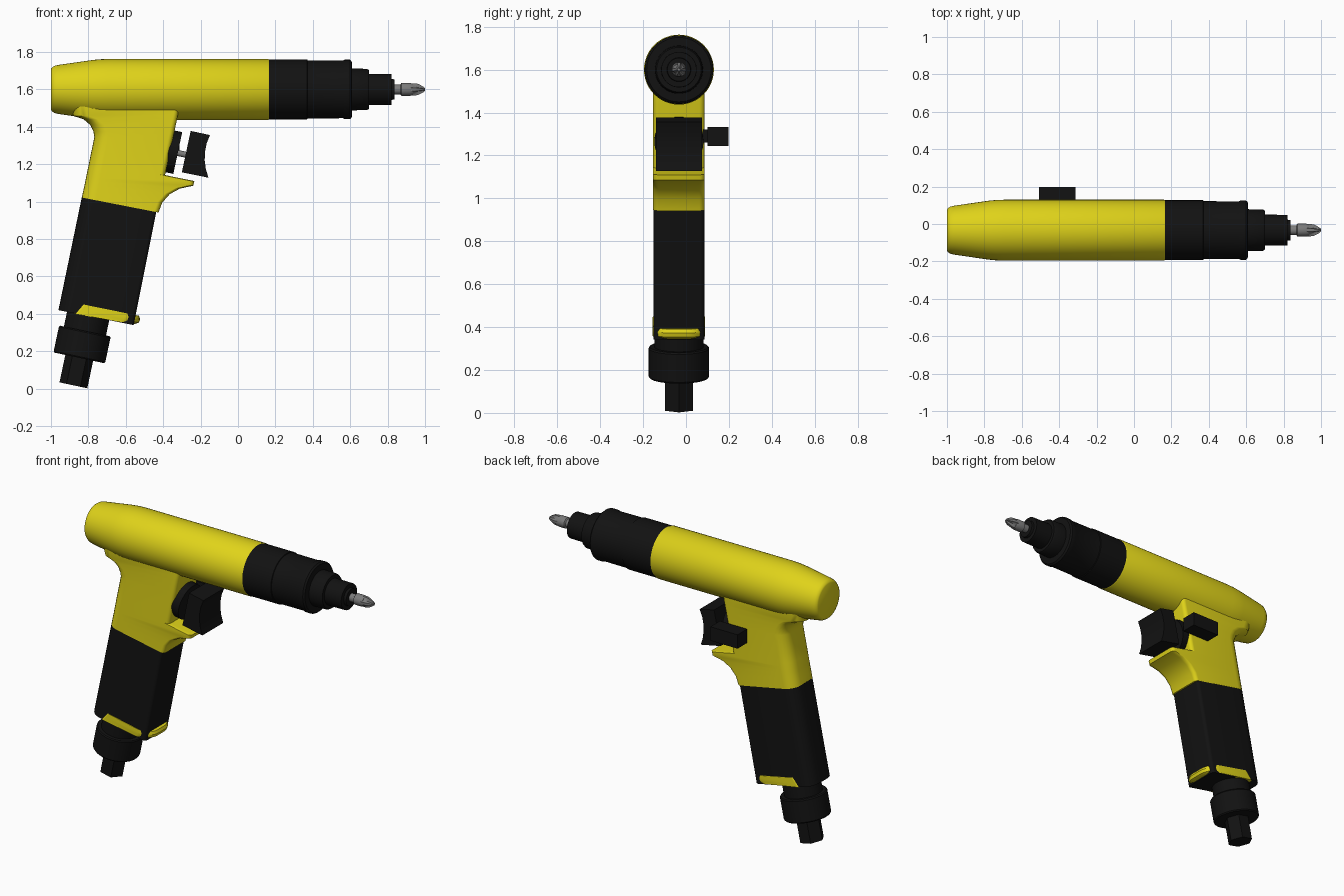
import bpy, bmesh
from math import sin, cos, pi, radians
from mathutils import Vector

if "Cube" in bpy.data.objects:
    bpy.data.objects.remove(bpy.data.objects["Cube"])

YC = -0.033          # centre plane of the tool
TILT = radians(12)   # lean of the handle


def material(name, rgb):
    m = bpy.data.materials.new(name)
    m.diffuse_color = (*rgb, 1)
    m.use_nodes = True
    m.node_tree.nodes["Principled BSDF"].inputs["Base Color"].default_value = m.diffuse_color
    return m


YELLOW = material("yellow_paint", (0.74, 0.65, 0.01))
BLACK = material("black_rubber", (0.006, 0.006, 0.006))
STEEL = material("steel", (0.2, 0.2, 0.2))


def skin(name, rings, mat, angle=30):
    """Bridge equal-length rings of points and cap both ends."""
    bm = bmesh.new()
    loops = [[bm.verts.new(p) for p in ring] for ring in rings]
    n = len(loops[0])
    for a, b in zip(loops, loops[1:]):
        for i in range(n):
            j = (i + 1) % n
            bm.faces.new((a[i], a[j], b[j], b[i]))
    bm.faces.new(loops[0][::-1])
    bm.faces.new(loops[-1])
    bmesh.ops.recalc_face_normals(bm, faces=bm.faces)
    me = bpy.data.meshes.new(name)
    bm.to_mesh(me)
    bm.free()
    ob = bpy.data.objects.new(name, me)
    bpy.context.collection.objects.link(ob)
    me.materials.append(mat)
    bpy.ops.object.select_all(action='DESELECT')
    ob.select_set(True)
    bpy.context.view_layer.objects.active = ob
    bpy.ops.object.shade_smooth_by_angle(angle=radians(angle))
    return ob


def lathe(name, profile, mat, origin=(0, 1.6), axis=(1, 0), segs=48):
    """Revolve (distance, radius) pairs about an axis in the xz plane."""
    o = Vector((origin[0], YC, origin[1]))
    d = Vector((axis[0], 0, axis[1])).normalized()
    e = Vector((d.z, 0, -d.x))
    y = Vector((0, 1, 0))
    rings = [[o + d * a + (e * cos(2 * pi * i / segs) + y * sin(2 * pi * i / segs)) * r
              for i in range(segs)] for a, r in profile]
    return skin(name, rings, mat)


def loft(name, sections, mat, w, rb, rf, n=6):
    """Stack rounded rectangles running from a back point to a front point."""
    rings = []
    for bx, bz, fx, fz in sections:
        b, f = Vector((bx, 0, bz)), Vector((fx, 0, fz))
        length = (f - b).length
        d = (f - b).normalized()
        ring = []
        for k, (t, r, s) in enumerate(((length - rf, rf, 1), (rb, rb, 1),
                                       (rb, rb, -1), (length - rf, rf, -1))):
            for i in range(n + 1):
                ang = (k + i / n) * pi / 2
                ring.append(b + d * (t + r * cos(ang))
                            + Vector((0, YC + s * (w - r) + r * sin(ang), 0)))
        rings.append(ring)
    return skin(name, rings, mat)


def prism(name, pts, y0, y1, mat):
    return skin(name, [[(x, y, z) for x, z in pts] for y in (y0, y1)], mat)


# barrel housing
lathe("barrel_housing", [(-1, .108), (-.995, .117), (-.982, .126), (-.96, .131),
                         (-.78, .157), (-.74, .161), (-.69, .163), (.16, .163), (.168, .159)], YELLOW)
# stepped black nose and chuck
lathe("nose_sleeve", [(.165, .16), (.37, .16), (.372, .155), (.56, .154), (.57, .159),
                      (.598, .159), (.608, .15), (.61, .112), (.69, .11), (.70, .104),
                      (.70, .083), (.82, .082), (.82, .056), (.836, .054)], BLACK)
# screwdriver bit with a cross tip
lathe("bit_shank", [(.82, .026), (.868, .026), (.874, .035), (.92, .035), (.935, .03)], STEEL, segs=24)
tip = [(.925, .034, .031), (.945, .034, .022), (.965, .03, .013), (.99, .016, .008), (1.0, .007, .005)]
rings = []
for x, ro, ri in tip:
    ring = []
    for i in range(16):
        r = ri if i % 4 == 2 else ro
        a = (i // 4) * pi / 2 + (-.25, .25, pi / 4, pi / 2 - .25)[i % 4]
        if i % 4 == 3:
            r, a = (ri + ro) / 2, a - .12
        ring.append((x, YC + r * cos(a), 1.6 + r * sin(a)))
    rings.append(ring)
skin("bit_tip", rings, STEEL)

# upper handle with flare under the barrel and finger lip at the front
loft("handle_housing", [
    (-.835, 1.022, -.425, .942), (-.827, 1.06, -.405, .995), (-.82, 1.09, -.365, 1.04),
    (-.815, 1.115, -.31, 1.07), (-.812, 1.13, -.24, 1.085), (-.808, 1.15, -.233, 1.11),
    (-.803, 1.175, -.39, 1.142), (-.768, 1.345, -.35, 1.33), (-.773, 1.375, -.343, 1.36),
    (-.79, 1.41, -.335, 1.40), (-.825, 1.44, -.326, 1.44), (-.88, 1.458, -.32, 1.47),
    (-.90, 1.53, -.31, 1.53)], YELLOW, .12, .075, .025)
# rubber grip
loft("rubber_grip", [(-.835, 1.024, -.437, .944), (-.96, .42, -.558, .34)], BLACK, .119, .075, .02)
# yellow base plate with rounded front
loft("base_plate", [(-.835, .452, -.53, .39), (-.855, .428, -.523, .372),
                    (-.866, .415, -.53, .353), (-.878, .40, -.555, .345)], YELLOW, .122, .02, .085)

# hose fitting on the handle axis: neck, collar, hex nipple
up = (sin(TILT), cos(TILT))
base = (-.88, .018)
lathe("inlet_neck", [(.28, .115), (.43, .115)], BLACK, base, up)
lathe("inlet_collar", [(.15, .136), (.157, .141), (.29, .141), (.297, .136)], BLACK, base, up)
lathe("hex_nipple", [(0, .076), (.17, .076)], BLACK, base, up, segs=6)

# trigger: round guide, pin and concave finger pad
fwd = (cos(TILT), -sin(TILT))
lathe("trigger_guide", [(-.09, .114), (0, .114)], BLACK, (-.322, 1.26), fwd)
lathe("trigger_pin", [(-.02, .016), (.09, .016)], STEEL, (-.322, 1.26), fwd, segs=20)
prism("trigger_pad", [(-.253, 1.378), (-.15, 1.356), (-.168, 1.31), (-.177, 1.265), (-.178, 1.22),
                      (-.172, 1.175), (-.158, 1.128), (-.30, 1.157)], YC - .107, YC + .107, BLACK)

# reversing lever on the left side
for name, x0, x1, z0, z1, y0, y1 in (("lever_stem", -.46, -.36, 1.26, 1.32, .05, .11),
                                     ("reverse_lever", -.508, -.313, 1.243, 1.333, .10, .198)):
    prism(name, [(x0, z0), (x1, z0), (x1, z1), (x0, z1)], y0, y1, BLACK)
